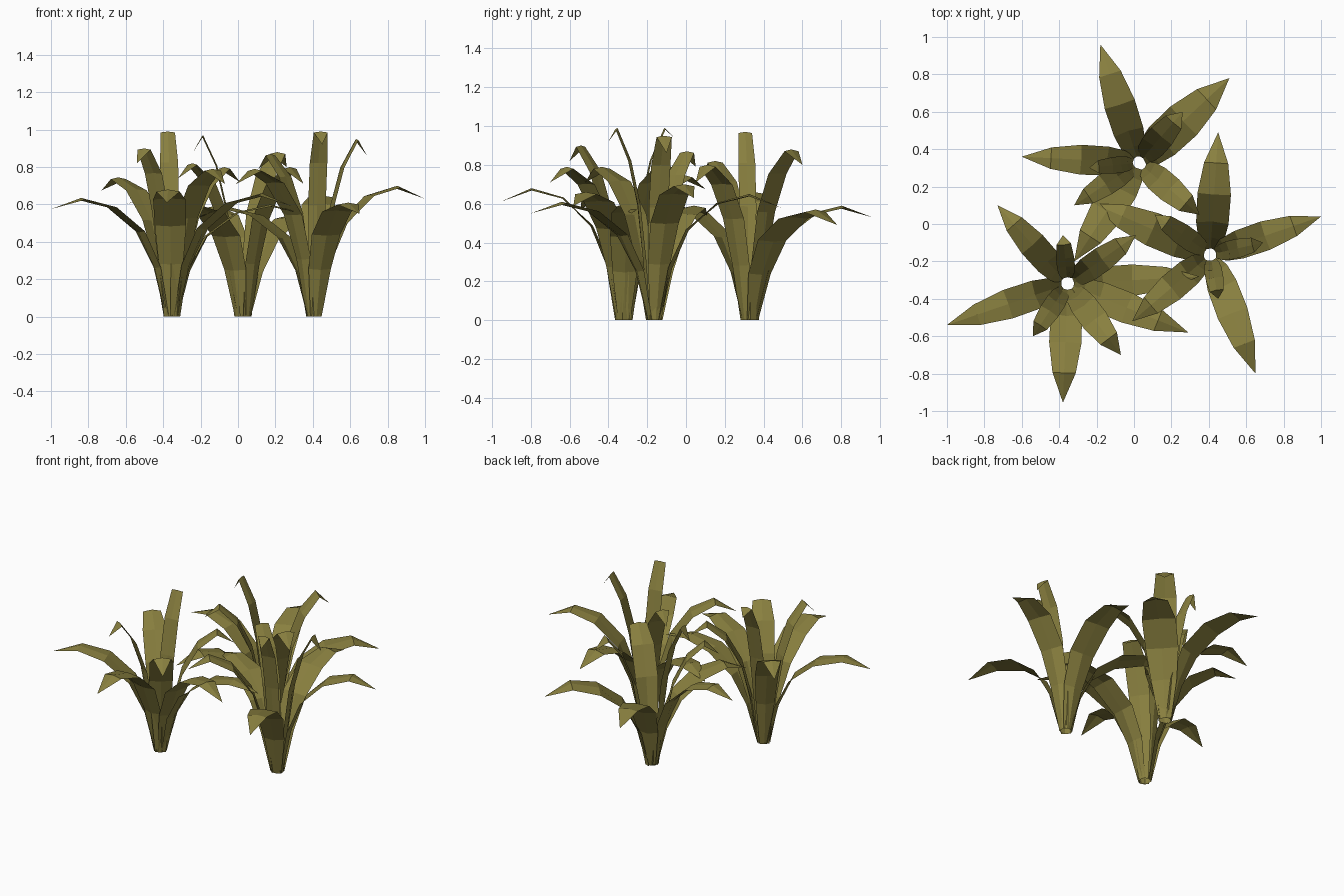
import bpy
from mathutils import Vector

if "Cube" in bpy.data.objects:
    bpy.data.objects.remove(bpy.data.objects["Cube"])

leaf_mat = bpy.data.materials.new("olive_leaf")
leaf_mat.diffuse_color = (0.25, 0.215, 0.05, 1)
leaf_mat.use_nodes = True
leaf_mat.node_tree.nodes["Principled BSDF"].inputs["Base Color"].default_value = leaf_mat.diffuse_color

# Leaf side profile: (reach fraction, height fraction, width fraction)
LONG = [(.05, 0, .38), (.14, .41, .76), (.27, .71, .97), (.49, .93, 1), (.75, 1, .72), (1, .9, 0)]
SHORT = [(.14, 0, .55), (.24, .30, .85), (.36, .60, 1), (.52, .83, 1), (.80, 1, .80), (1, .94, 0)]
# Inward curl of the leaf edges at the base, turning into a raised midrib near the tip
CURL = [.28, .24, .12, -.08, -.18]


def add_leaf(verts, faces, centre, tip, peak, droop, wide=1):
    """Arching strip with a midrib, curled at the base, ending in a drooping point."""
    span = Vector((tip[0] - centre[0], tip[1] - centre[1], 0))
    reach = span.length
    out = span.normalized()
    side = Vector((-out.y, out.x, 0))
    t = min(1, max(0, (reach - .25) / .38))
    width = (.095 + .065 * t) * wide
    path = []
    for (r0, z0, w0), (r1, z1, w1) in zip(SHORT, LONG):
        path.append((reach * (r0 + (r1 - r0) * t), peak * (z0 + (z1 - z0) * t),
                     width * (w0 + (w1 - w0) * t) / 2))
    path[-1] = (reach, peak - droop, 0)
    start = len(verts)
    origin = Vector((centre[0], centre[1], 0))
    rows = len(path) - 1
    for i in range(rows):
        r, z, w = path[i]
        mid = origin + out * r + Vector((0, 0, z))
        a, b = path[max(i - 1, 0)], path[i + 1]
        normal = (out * -(b[1] - a[1]) + Vector((0, 0, b[0] - a[0]))).normalized()
        if i == 0:
            normal = -out
        edge = mid + normal * w * CURL[i]
        verts.extend([edge + side * w, mid, edge - side * w])
    verts.append(origin + out * reach + Vector((0, 0, peak - droop)))
    for i in range(rows - 1):
        k = start + i * 3
        faces.extend([(k, k + 3, k + 4, k + 1), (k + 1, k + 4, k + 5, k + 2)])
    k, end = start + (rows - 1) * 3, start + rows * 3
    faces.extend([(k, end, k + 1), (k + 1, end, k + 2)])


def add_plant(name, centre, leaves):
    verts, faces = [], []
    for x, y, *shape in leaves:
        add_leaf(verts, faces, centre, (x, y), *shape)
    mesh = bpy.data.meshes.new(name)
    mesh.from_pydata(verts, [], faces)
    mesh.materials.append(leaf_mat)
    obj = bpy.data.objects.new(name, mesh)
    bpy.context.collection.objects.link(obj)


# Leaves: tip x, tip y, peak height, droop of the tip below the peak, width factor
add_plant("left_plant", (-.355, -.32), [
    (-1.0, -.54, .635, .06), (-.73, .10, .745, .07), (-.38, -.06, .99, .05),
    (.01, -.06, .80, .08, 1.05), (.35, -.28, .60, .05, 1.05), (.29, -.58, .66, .07, 1.05),
    (-.07, -.70, .79, .08, 1.1), (-.38, -.955, .68, .07, 1.08), (-.54, -.60, .90, .08)])

add_plant("right_plant", (.408, -.163), [
    (.45, .49, .65, .07, 1.12), (1.0, .04, .70, .07), (.69, -.10, .95, .09),
    (.45, -.40, .99, .07), (.65, -.80, .61, .06, 1.05), (-.01, -.52, .79, .08, 1.05),
    (-.22, .11, .59, .06, 1.15), (.11, .05, .87, .08)])

add_plant("back_plant", (.025, .328), [
    (-.18, .96, .59, .06, 1.05), (.51, .78, .57, .08, 1.3), (.26, .60, .88, .08, 1.25),
    (-.60, .36, .66, .06), (-.24, .30, .97, .09, .9), (-.32, .10, .82, .08),
    (-.32, -.20, .60, .07, 1.15), (.35, .05, .80, .09, 1.15)])
